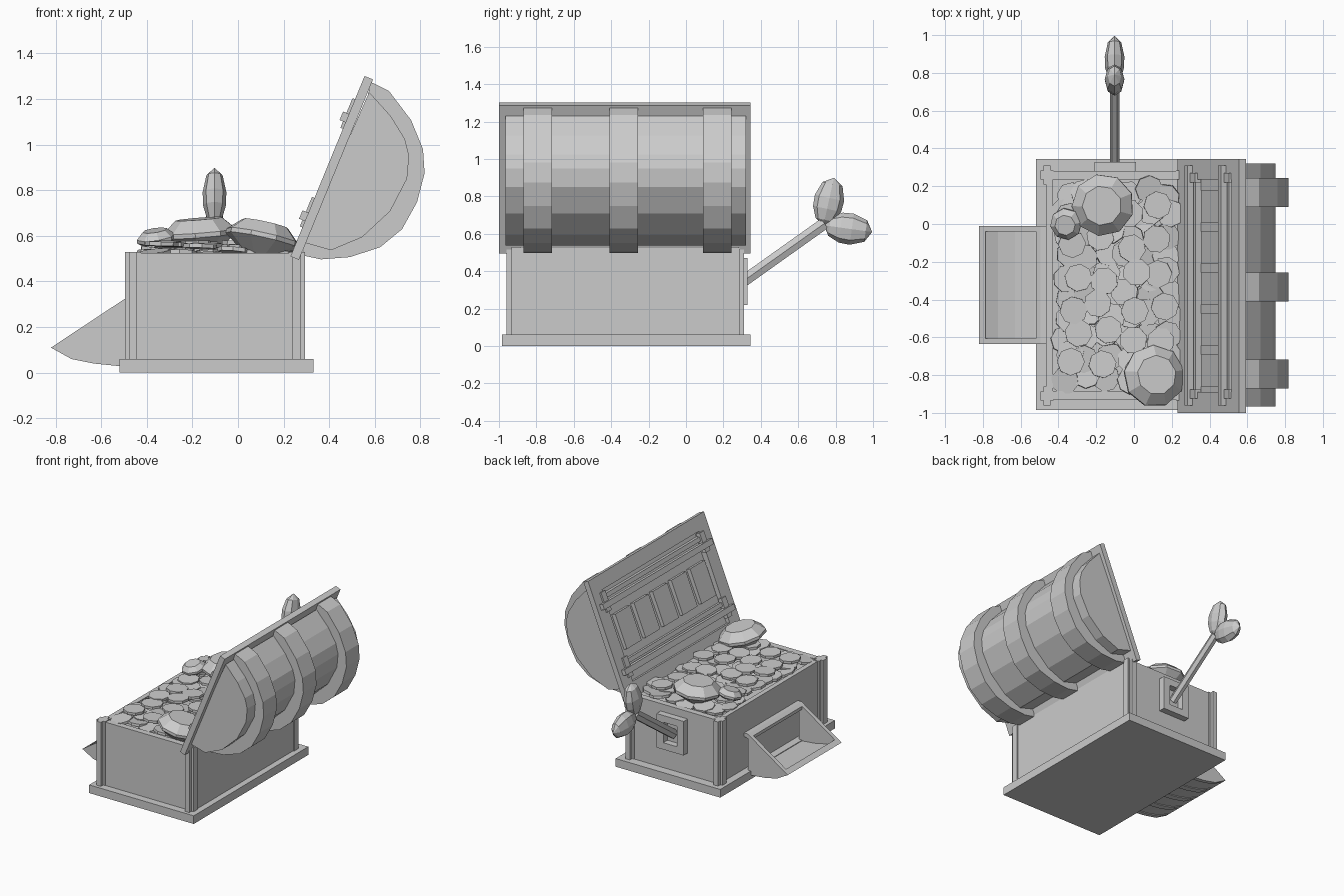
import bpy, bmesh, math, random
from mathutils import Matrix, Vector

random.seed(4)
grey = bpy.data.materials.new("plain_grey")
grey.diffuse_color = (0.6, 0.6, 0.6, 1)


def finish(name, bm):
    bmesh.ops.recalc_face_normals(bm, faces=bm.faces)
    mesh = bpy.data.meshes.new(name)
    bm.to_mesh(mesh)
    bm.free()
    mesh.materials.append(grey)
    ob = bpy.data.objects.new(name, mesh)
    bpy.context.collection.objects.link(ob)
    return ob


def prism(name, pts, y0, y1):
    """Extrude an (x, z) outline along y."""
    bm = bmesh.new()
    a = [bm.verts.new((x, y0, z)) for x, z in pts]
    b = [bm.verts.new((x, y1, z)) for x, z in pts]
    bm.faces.new(a)
    bm.faces.new(b)
    for i in range(len(pts)):
        j = (i + 1) % len(pts)
        bm.faces.new((a[i], a[j], b[j], b[i]))
    return finish(name, bm)


def box(name, x0, x1, y0, y1, z0, z1):
    return prism(name, [(x0, z0), (x1, z0), (x1, z1), (x0, z1)], y0, y1)


def lathe(name, rings, n, loc, direction=(0, 0, 1), sx=1, sy=1, spin=0.0):
    """Stack n-sided rings of (radius, height) along a direction; radius 0 is a tip."""
    m = (Matrix.Translation(loc) @ Vector(direction).to_track_quat('Z', 'Y').to_matrix().to_4x4()
         @ Matrix.Diagonal((sx, sy, 1, 1)))
    bm = bmesh.new()
    loops = []
    for r, h in rings:
        count = n if r > 0 else 1
        loops.append([bm.verts.new(m @ Vector((r * math.cos(spin + math.tau * i / n),
                                               r * math.sin(spin + math.tau * i / n), h)))
                      for i in range(count)])
    for p, q in zip(loops, loops[1:]):
        for i in range(n):
            j = (i + 1) % n
            quad = [p[i % len(p)], p[j % len(p)], q[j % len(q)], q[i % len(q)]]
            bm.faces.new(list(dict.fromkeys(quad)))
    for end in (loops[0], loops[-1]):
        if len(end) > 1:
            bm.faces.new(end)
    return finish(name, bm)


# Chest base and walls
box("base_plate", -0.52, 0.33, -0.985, 0.345, 0, 0.06)
box("front_wall", -0.465, -0.43, -0.93, 0.285, 0.06, 0.525)
box("back_wall", 0.25, 0.285, -0.93, 0.285, 0.06, 0.525)
box("left_wall", -0.465, 0.285, 0.235, 0.28, 0.06, 0.525)
box("right_wall", -0.465, 0.285, -0.93, -0.885, 0.06, 0.525)
box("treasure_bed", -0.435, 0.255, -0.89, 0.24, 0.06, 0.505)

# Cross-shaped corner posts
for cx in (-0.46, 0.258):
    for cy in (-0.91, 0.26):
        box("corner_post_wide", cx - 0.035, cx + 0.035, cy - 0.024, cy + 0.024, 0.06, 0.53)
        box("corner_post_deep", cx - 0.018, cx + 0.018, cy - 0.05, cy + 0.05, 0.06, 0.53)


# Open lid, laid out in its own tilted frame: u up the lid, w outward
def lid_bar(name, u0, u1, w0, w1, y0, y1):
    pts = [(0.23 + 0.38 * u + 0.925 * w, 0.51 + 0.925 * u - 0.38 * w)
           for u, w in ((u0, w0), (u1, w0), (u1, w1), (u0, w1))]
    return prism(name, pts, y0, y1)


lid_bar("lid_rim_bottom", 0, 0.1, 0, 0.04, -1.0, 0.345)
lid_bar("lid_rim_top", 0.755, 0.855, 0, 0.04, -1.0, 0.345)
lid_bar("lid_rim_right", 0.1, 0.755, 0, 0.04, -1.0, -0.89)
lid_bar("lid_rim_left", 0.1, 0.755, 0, 0.04, 0.235, 0.345)
for u in (0.187, 0.655):
    lid_bar("lid_rail", u - 0.02, u + 0.02, -0.028, 0.012, -0.96, 0.31)
    lid_bar("lid_rail_backing", u + 0.035, u + 0.065, 0.0, 0.04, -0.89, 0.235)
    for y in (-0.9, 0.245):
        lid_bar("lid_rail_bracket", u - 0.05, u + 0.09, -0.012, 0.02, y - 0.025, y + 0.025)
for i in range(5):
    y = -0.86 + i * 0.217
    lid_bar("lid_panel", 0.31, 0.56, 0.008, 0.04, y, y + 0.17)

# Rounded lid barrel and its straps
barrel = [(0.575, 1.23), (0.67, 1.125), (0.732, 1.024), (0.75, 0.95), (0.741, 0.85),
          (0.667, 0.708), (0.544, 0.594), (0.408, 0.537), (0.285, 0.572)]
strap = [(0.583, 1.274), (0.662, 1.235), (0.759, 1.107), (0.811, 0.98), (0.818, 0.875),
         (0.785, 0.748), (0.719, 0.629), (0.623, 0.55), (0.491, 0.507), (0.364, 0.497), (0.28, 0.515)]
prism("lid_barrel", barrel, -0.965, 0.32)
# Straps are closed bands hugging the barrel
inner = [(0.295, 0.575), (0.408, 0.547), (0.544, 0.604), (0.66, 0.712), (0.73, 0.85),
         (0.74, 0.95), (0.72, 1.024), (0.66, 1.12), (0.57, 1.22)]
for y in (-0.87, -0.41, 0.09):
    prism("lid_strap", strap + inner, y, y + 0.153)

# Payout tray on the front
outer = [(-0.495, 0.03), (-0.53, 0.03), (-0.63, 0.04), (-0.73, 0.06), (-0.82, 0.11)]
side = outer + [(-0.495, 0.325)]
for y in (-0.635, -0.04):
    prism("tray_side", side, y, y + 0.03)
shell_in = [(-0.79, 0.115), (-0.72, 0.085), (-0.63, 0.065), (-0.53, 0.055), (-0.46, 0.055)]
shell_out = [(-0.46, 0.035), (-0.53, 0.035), (-0.63, 0.046), (-0.73, 0.068), (-0.815, 0.112)]
prism("tray_floor", shell_out + shell_in, -0.61, -0.035)
rib_in = [(x, z + 0.02) for x, z in reversed(outer[:-1])]
for y in (-0.5, -0.345, -0.19):
    prism("tray_rib", outer + rib_in, y, y + 0.045)
prism("tray_lip", [(-0.82, 0.11), (-0.785, 0.105), (-0.785, 0.133)], -0.635, -0.01)
prism("tray_top_bar", [(-0.46, 0.30), (-0.52, 0.285), (-0.52, 0.308), (-0.495, 0.325), (-0.46, 0.325)],
      -0.635, -0.01)

# Lever: slotted mount, arm and two faceted lobes
for x0, x1, z0, z1 in ((-0.21, -0.155, 0.22, 0.47), (-0.045, 0.01, 0.22, 0.47),
                       (-0.155, -0.045, 0.22, 0.27), (-0.155, -0.045, 0.42, 0.47)):
    box("lever_mount", x0, x1, 0.275, 0.328, z0, z1)
arm = Vector((0, 0.45, 0.32))
lathe("lever_arm", [(0.036, 0), (0.036, arm.length)], 6, (-0.103, 0.29, 0.335), arm, 0.7, 1)
lobe = [(0, 0), (0.05, 0.03), (0.077, 0.09), (0.08, 0.15), (0.055, 0.225), (0, 0.26)]
lathe("lever_lobe_upper", lobe, 8, (-0.103, 0.735, 0.645), (0, 0.22, 1), 0.65, 1)
lathe("lever_lobe_outer", lobe, 8, (-0.103, 0.738, 0.645), (0, 1, -0.14), 0.65, 1.05)

# Loose coins in a jittered grid, two layers
def coin(x, y, z, tilt):
    d = (random.uniform(-tilt, tilt), random.uniform(-tilt, tilt), 1)
    lathe("coin", [(0.074, -0.009), (0.074, 0.009)], 8, (x, y, z), d, spin=random.random())


for i in range(6):
    for j in range(10):
        coin(-0.355 + i * 0.108 + random.uniform(-0.02, 0.02),
             -0.81 + j * 0.108 + random.uniform(-0.025, 0.025),
             random.uniform(0.515, 0.54), 0.16)
for i in range(4):
    for j in range(6):
        coin(-0.32 + i * 0.155 + random.uniform(-0.035, 0.035),
             -0.76 + j * 0.165 + random.uniform(-0.04, 0.04),
             random.uniform(0.55, 0.57), 0.05)

# Cut gems: point below, wide girdle, flat table
cut = [(0, -0.13), (0.165, -0.015), (0.165, 0.005), (0.105, 0.06)]
lathe("large_gem", cut, 9, (-0.165, 0.1, 0.615), (-0.08, -0.05, 1))
lathe("tilted_gem", cut, 9, (0.108, -0.805, 0.595), (0.22, 0.1, 1), spin=0.3)
small = [(0, -0.07), (0.085, -0.01), (0.085, 0.005), (0.055, 0.035)]
lathe("small_gem", small, 8, (-0.36, 0.0, 0.59), (-0.15, -0.2, 1))
